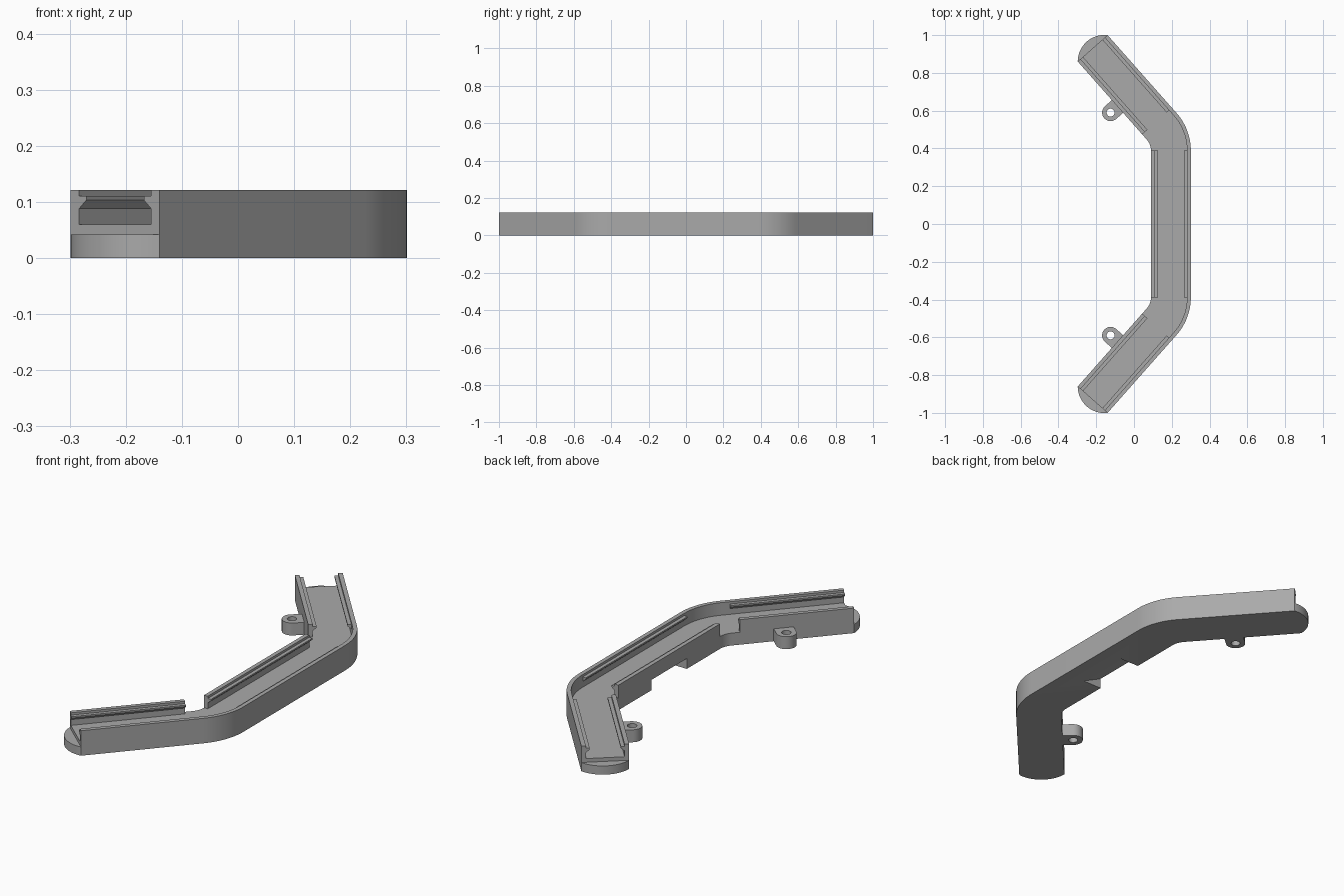
import bpy, bmesh, math
from mathutils import Vector

cube = bpy.data.objects.get("Cube")
if cube:
    bpy.data.objects.remove(cube)

WIDTH, HEIGHT, FLOOR = 0.211, 0.121, 0.06
OUTER_X, BEND_Y, BEND_R = 0.301, 0.388, 0.30
TURN, ARM = math.radians(41.5), 0.552
GAP = 0.037                      # arm rails start this far past the bend

grey = bpy.data.materials.new("plain grey")
grey.use_nodes = True
colour = (0.40, 0.40, 0.40, 1)
grey.diffuse_color = colour
grey.node_tree.nodes["Principled BSDF"].inputs["Base Color"].default_value = colour


def finish(name, bm):
    bmesh.ops.recalc_face_normals(bm, faces=bm.faces[:])
    mesh = bpy.data.meshes.new(name)
    bm.to_mesh(mesh)
    bm.free()
    ob = bpy.data.objects.new(name, mesh)
    mesh.materials.append(grey)
    bpy.context.collection.objects.link(ob)
    bpy.ops.object.select_all(action="DESELECT")
    bpy.context.view_layer.objects.active = ob
    ob.select_set(True)
    bpy.ops.object.shade_smooth_by_angle(angle=math.radians(30))
    return ob


def loft(name, rings):
    """Closed solid through a row of matching outlines."""
    bm = bmesh.new()
    rows = [[bm.verts.new(p) for p in ring] for ring in rings]
    n = len(rows[0])
    for a, b in zip(rows, rows[1:]):
        for i in range(n):
            j = (i + 1) % n
            bm.faces.new((a[i], a[j], b[j], b[i]))
    bm.faces.new(rows[0])
    bm.faces.new(rows[-1])
    return finish(name, bm)


def sweep(name, profile, stations):
    """Profile points are (distance in from the outer edge, height)."""
    return loft(name, [[p + inward * u + Vector((0, 0, z)) for u, z in profile]
                       for p, inward in stations])


def prism(name, outline, z0, z1):
    return loft(name, [[Vector((p.x, p.y, z)) for p in outline] for z in (z0, z1)])


def cut(ob, cutter):
    mod = ob.modifiers.new("cut", "BOOLEAN")
    mod.operation, mod.solver, mod.object = "DIFFERENCE", "EXACT", cutter
    bpy.ops.object.select_all(action="DESELECT")
    bpy.context.view_layer.objects.active = ob
    ob.select_set(True)
    bpy.ops.object.modifier_apply(modifier=mod.name)
    bpy.data.objects.remove(cutter)
    bpy.ops.object.shade_smooth_by_angle(angle=math.radians(30))


# Path stations along the outer edge: (point, inward direction)
def bend(angle):
    out = Vector((math.cos(angle), math.sin(angle), 0))
    return Vector((OUTER_X - BEND_R, BEND_Y, 0)) + out * BEND_R, -out


def arm(t):
    p, inward = bend(TURN)
    return p + Vector((-math.sin(TURN), math.cos(TURN), 0)) * t, inward


def flip(station):
    return tuple(Vector((v.x, -v.y, v.z)) for v in station)


half = [bend(TURN * i / 14) for i in range(15)] + [arm(ARM)]
full = [flip(s) for s in reversed(half)] + half
middle = [flip(bend(0)), bend(0)]
upper_arm = [arm(GAP), arm(ARM)]
lower_arm = [flip(s) for s in upper_arm]

# Floor with the outer wall in one continuous section
tray = sweep("floor_and_outer_wall",
             [(0, 0), (WIDTH, 0), (WIDTH, FLOOR), (0.02, FLOOR),
              (0.02, HEIGHT), (0, HEIGHT)], full)

# Sloping finger notch under the inner edge of the middle
inner_x = OUTER_X - WIDTH
notch = [(inner_x + 0.105, -0.0005), (inner_x - 0.01, -0.0005), (inner_x - 0.01, 0.055)]
cut(tray, loft("notch_cutter", [[Vector((x, y, z)) for x, z in notch]
                                for y in (-0.135, 0.135)]))

# Inner walls with a lip, and matching lips on the outer wall
lip = [(0.02, 0.088), (0.037, 0.103), (0.037, 0.11), (0.02, 0.11)]
inner_wall = ([(0, FLOOR), (0.02, FLOOR)] + lip + [(0.02, HEIGHT), (0, HEIGHT)])
for label, run in (("middle", middle), ("back_arm", upper_arm), ("front_arm", lower_arm)):
    sweep(label + "_outer_lip", lip, run)
    sweep(label + "_inner_wall", [(WIDTH - u, z) for u, z in inner_wall], run)

# Rounded end tongues and screw lugs on both arms
for label, side in (("back", lambda s: s), ("front", flip)):
    p, inward = side(arm(ARM))
    along = (p - side(arm(0))[0]).normalized()
    radius = 0.142
    spread = math.asin(WIDTH / 2 / radius)
    centre = p + inward * WIDTH / 2 - along * radius * math.cos(spread)
    angles = [spread * (i / 10 - 1) for i in range(21)]
    prism(label + "_end_tongue",
          [centre + (along * math.cos(a) + inward * math.sin(a)) * radius for a in angles],
          0, 0.042)

    root, inward = side(arm(0.234))
    eye = root + inward * (WIDTH + 0.049)
    edge = root + inward * (WIDTH - 0.005)
    turn = [math.pi * (i / 16 - 0.5) for i in range(17)]
    outline = [eye + (inward * math.cos(a) + along * math.sin(a)) * 0.045 for a in turn]
    lug = prism(label + "_screw_lug",
                [edge - along * 0.045] + outline + [edge + along * 0.045], 0, FLOOR)
    ring = [math.tau * i / 24 for i in range(24)]
    cut(lug, prism("hole_cutter",
                   [eye + Vector((math.cos(a), math.sin(a), 0)) * 0.021 for a in ring],
                   -0.02, 0.1))
